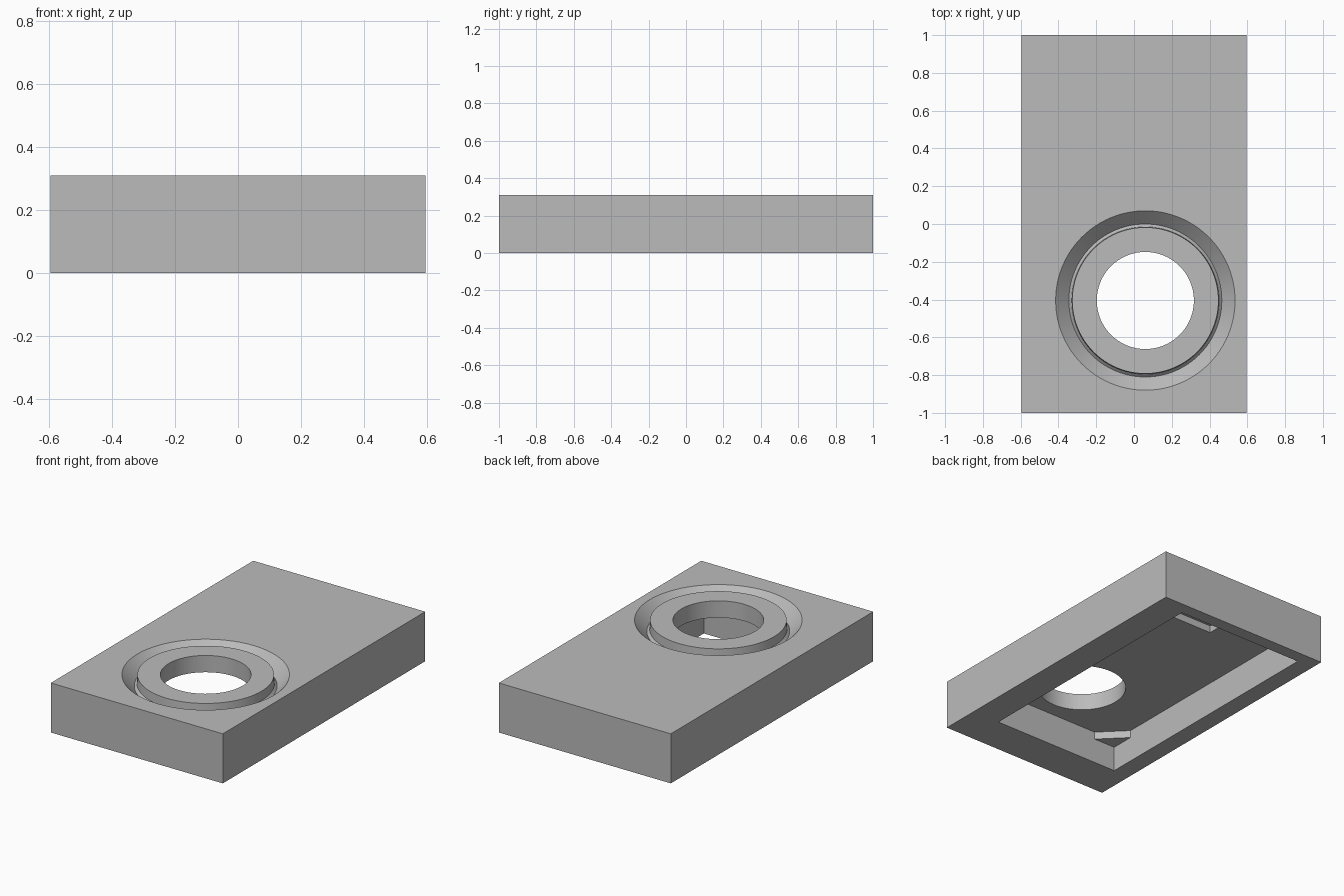
import bpy, bmesh, math

if "Cube" in bpy.data.objects:
    bpy.data.objects.remove(bpy.data.objects["Cube"], do_unlink=True)

grey = bpy.data.materials.new("plain grey")
grey.use_nodes = True
colour = (0.5, 0.5, 0.5, 1)
grey.diffuse_color = colour
grey.node_tree.nodes["Principled BSDF"].inputs["Base Color"].default_value = colour

TOP, CEILING = 0.31, 0.205
HOLE_X, HOLE_Y = 0.06, -0.405


def finish(name, bm):
    bmesh.ops.recalc_face_normals(bm, faces=bm.faces)
    mesh = bpy.data.meshes.new(name)
    bm.to_mesh(mesh)
    bm.free()
    mesh.materials.append(grey)
    obj = bpy.data.objects.new(name, mesh)
    bpy.context.collection.objects.link(obj)
    return obj


def prism(name, outline, z0, z1):
    bm = bmesh.new()
    face = bm.faces.new([bm.verts.new((x, y, z0)) for x, y in outline])
    side = bmesh.ops.extrude_face_region(bm, geom=[face])["geom"]
    verts = [v for v in side if isinstance(v, bmesh.types.BMVert)]
    bmesh.ops.translate(bm, verts=verts, vec=(0, 0, z1 - z0))
    return finish(name, bm)


def box(name, x0, x1, y0, y1, z0, z1):
    return prism(name, [(x0, y0), (x1, y0), (x1, y1), (x0, y1)], z0, z1)


def lathe(name, profile, steps=96):
    # closed (radius, height) profile swept round the hole axis
    bm = bmesh.new()
    rings = []
    for i in range(steps):
        a = math.tau * i / steps
        rings.append([bm.verts.new((HOLE_X + r * math.cos(a), HOLE_Y + r * math.sin(a), z))
                      for r, z in profile])
    n = len(profile)
    for i in range(steps):
        p, q = rings[i], rings[(i + 1) % steps]
        for j in range(n):
            k = (j + 1) % n
            bm.faces.new((p[j], q[j], q[k], p[k]))
    return finish(name, bm)


def cut(target, cutter):
    cutter.hide_render = True
    mod = target.modifiers.new(cutter.name, "BOOLEAN")
    mod.operation, mod.solver, mod.object = "DIFFERENCE", "EXACT", cutter
    bpy.ops.object.select_all(action="DESELECT")
    bpy.context.view_layer.objects.active = target
    target.select_set(True)
    bpy.ops.object.modifier_apply(modifier=mod.name)
    bpy.data.objects.remove(cutter, do_unlink=True)


# Block with a hollow underside
X0, X1, Y0, Y1 = -0.482, 0.405, -0.755, 0.92
housing = box("housing", -0.595, 0.595, -1, 1, 0, TOP)

# Hollow with its ceiling corners left as triangular gussets
LEG, GUSSET = 0.15, 0.158
cut(housing, box("hollow", X0, X1, Y0, Y1, -0.1, GUSSET))
cut(housing, prism("hollow_top", [
    (X0 + LEG, Y0), (X1 - LEG, Y0), (X1, Y0 + LEG), (X1, Y1 - LEG),
    (X1 - LEG, Y1), (X0 + LEG, Y1), (X0, Y1 - LEG), (X0, Y0 + LEG)], GUSSET - 0.02, CEILING))

# Shallow pocket in the ceiling
cut(housing, box("ceiling_pocket", -0.10, 0.22, 0.576, 0.88, CEILING - 0.02, 0.25))

# Bevelled groove round the opening
cut(housing, lathe("groove", [
    (0.475, TOP), (0.405, 0.24), (0.39, 0.255), (0.387, TOP), (0.387, TOP + 0.1), (0.475, TOP + 0.1)]))

# Round through opening
bm = bmesh.new()
bmesh.ops.create_cone(bm, cap_ends=True, segments=96, radius1=0.257, radius2=0.257, depth=1)
bmesh.ops.translate(bm, verts=bm.verts, vec=(HOLE_X, HOLE_Y, 0.2))
cut(housing, finish("opening", bm))

bpy.ops.object.shade_smooth_by_angle(angle=math.radians(30))
